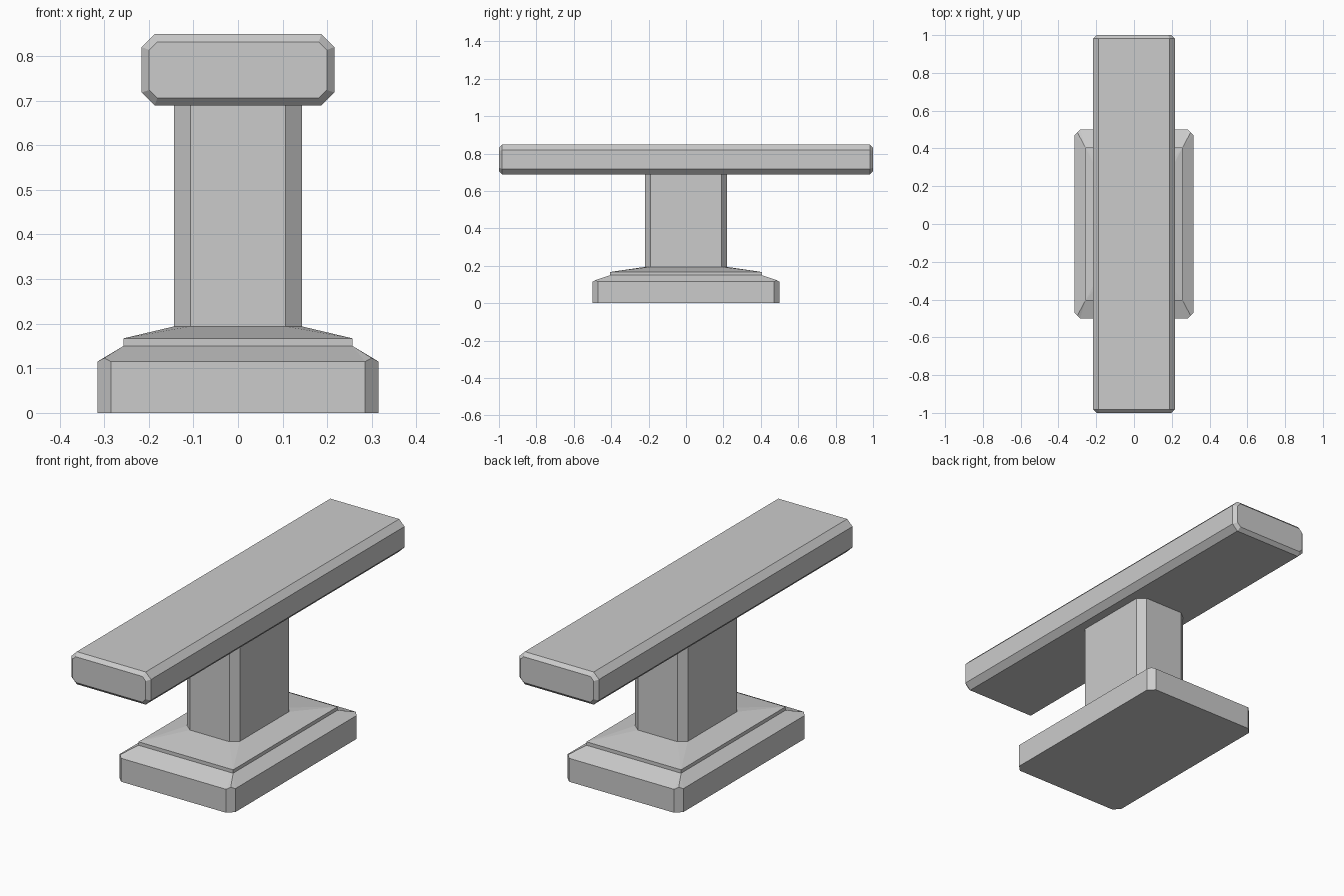
import bpy
import bmesh
import math
from mathutils import Matrix

if "Cube" in bpy.data.objects:
    bpy.data.objects.remove(bpy.data.objects["Cube"])


def ring(hx, hy, cx, cy, z, lift=0.0):
    """Chamfered rectangle, 3 points per corner; lift raises the middle point."""
    pts = []
    for sx, sy in ((1, 1), (-1, 1), (-1, -1), (1, -1)):
        corner = [(hx, hy - cy, z), (hx - cx / 2, hy - cy / 2, z + lift), (hx - cx, hy, z)]
        if sx * sy < 0:
            corner.reverse()
        pts += [(sx * x, sy * y, h) for x, y, h in corner]
    return pts


def loft(name, rings, cap_start=False, cap_end=False, matrix=Matrix()):
    bm = bmesh.new()
    loops = [[bm.verts.new(p) for p in ring(*r)] for r in rings]
    for a, b in zip(loops, loops[1:]):
        for i in range(len(a)):
            j = (i + 1) % len(a)
            bm.faces.new((a[i], a[j], b[j], b[i]))
    if cap_start:
        bm.faces.new(loops[0][::-1])
    if cap_end:
        bm.faces.new(loops[-1])
    bmesh.ops.remove_doubles(bm, verts=bm.verts, dist=0.0005)
    bmesh.ops.recalc_face_normals(bm, faces=bm.faces)
    bmesh.ops.transform(bm, matrix=matrix, verts=bm.verts)
    mesh = bpy.data.meshes.new(name)
    bm.to_mesh(mesh)
    bm.free()
    obj = bpy.data.objects.new(name, mesh)
    bpy.context.collection.objects.link(obj)
    return obj


# Stepped base: plinth, sloped shoulder, small step, slope up to the column
loft("base", [
    (0.315, 0.5, 0.03, 0.03, 0.0),
    (0.315, 0.5, 0.03, 0.03, 0.115, 0.008),
    (0.257, 0.405, 0, 0, 0.15),
    (0.257, 0.405, 0, 0, 0.167),
    (0.143, 0.22, 0.036, 0.03, 0.194),
], cap_start=True)

# Column with chamfered corners, running up to the underside of the seat
loft("column", [
    (0.143, 0.22, 0.036, 0.03, 0.194),
    (0.143, 0.22, 0.036, 0.03, 0.695),
])

# Long seat slab, chamfered on every edge, lofted along y
loft("seat", [
    (0.199, 0.063, 0.018, 0.018, -1.0),
    (0.216, 0.080, 0.029, 0.029, -0.983),
    (0.216, 0.080, 0.029, 0.029, 0.983),
    (0.199, 0.063, 0.018, 0.018, 1.0),
], True, True, Matrix.Translation((0, 0, 0.769)) @ Matrix.Rotation(math.radians(90), 4, 'X'))
